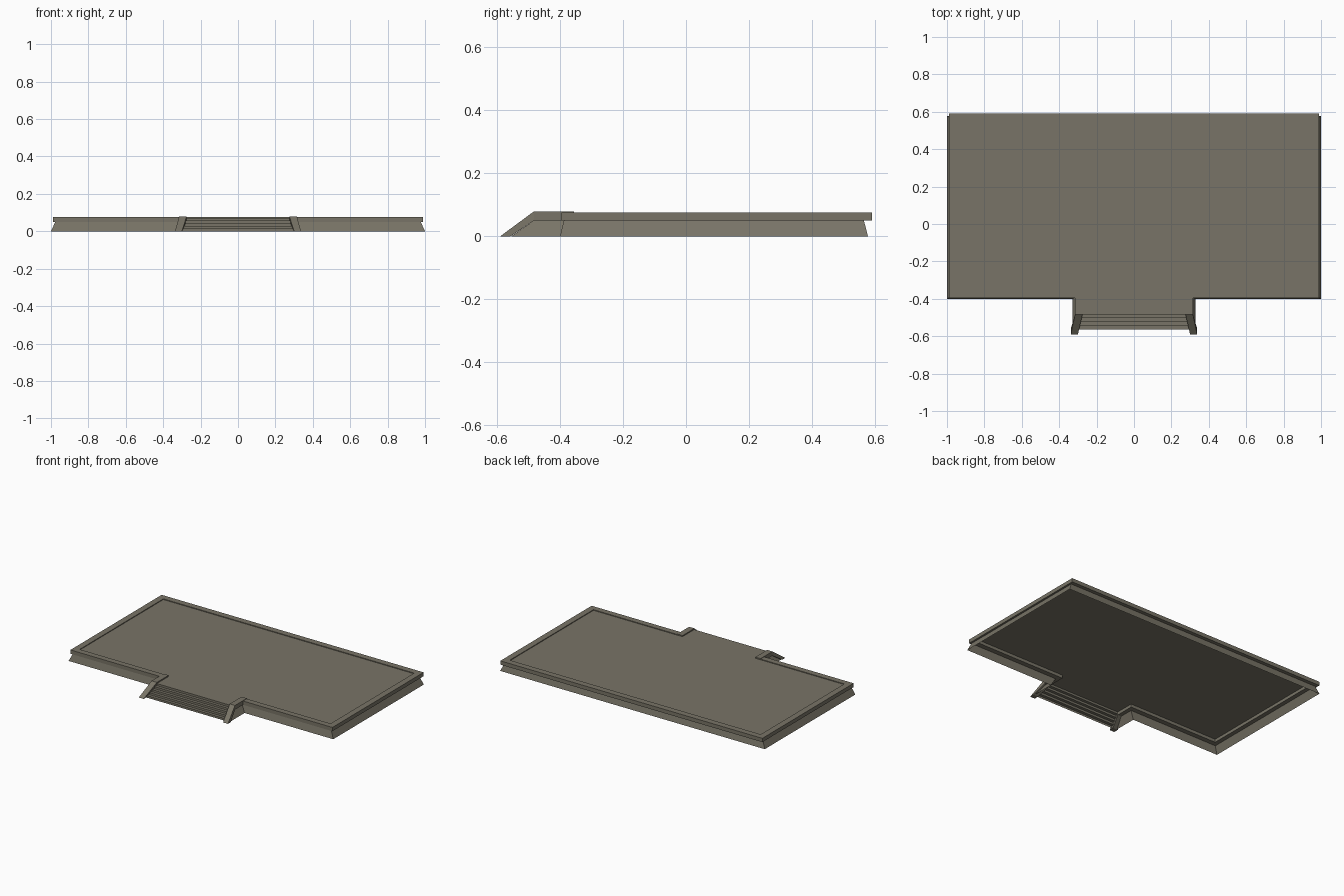
import bpy, bmesh

if "Cube" in bpy.data.objects:
    bpy.data.objects.remove(bpy.data.objects["Cube"])

stone = bpy.data.materials.new("grey_brown_stone")
stone.diffuse_color = (0.19, 0.175, 0.135, 1)
stone.use_nodes = True
stone.node_tree.nodes["Principled BSDF"].inputs["Base Color"].default_value = stone.diffuse_color


def build(name, verts, faces):
    me = bpy.data.meshes.new(name)
    me.from_pydata(verts, [], faces)
    bm = bmesh.new()
    bm.from_mesh(me)
    bmesh.ops.recalc_face_normals(bm, faces=bm.faces)
    bm.to_mesh(me)
    bm.free()
    me.materials.append(stone)
    ob = bpy.data.objects.new(name, me)
    bpy.context.collection.objects.link(ob)
    return ob


def loft(name, rings, closed=True, caps=False):
    """Skin a list of equal-length point rings."""
    n = len(rings[0])
    verts = [p for r in rings for p in r]
    faces = []
    for k in range(len(rings) - 1):
        for i in range(n if closed else n - 1):
            j = (i + 1) % n
            faces.append((k*n + i, k*n + j, (k+1)*n + j, (k+1)*n + i))
    if caps:
        faces += [tuple(range(n)), tuple(range((len(rings)-1)*n, len(rings)*n))]
    return build(name, verts, faces)


def outline(px, py, x, yf, yb):
    """Open path around the platform, porch end to porch end."""
    right = [(px, py), (px, yf), (x, yf), (x, yb)]
    return right + [(-a, b) for a, b in reversed(right)]


def at(path, z):
    return [(x, y, z) for x, y in path]


LIP, TOP, FLOOR = 0.05, 0.076, 0.071
PY = -0.483

# sloping base walls, open underneath
foot = outline(0.33, -0.555, 1.0, -0.40, 0.578)
head = outline(0.302, PY, 0.977, -0.388, 0.565)
loft("base_wall", [at(foot, 0), at(head, LIP)], closed=False)

# curb running around the platform edge
outer = outline(0.313, PY, 0.99, -0.395, 0.59)
inner = outline(0.275, PY, 0.948, -0.355, 0.548)
sections = [[(*o, LIP), (*o, TOP), (*i, TOP), (*i, LIP)]
            for o, i in zip(outer, inner)]
loft("curb", sections, caps=True)

# floor slab inside the curb
build("floor", at(inner, FLOOR), [tuple(range(8))])

# cheek rails beside the stairs, splaying outward as they descend
for side, label in ((-1, "left"), (1, "right")):
    rings = []
    for xi, xo, yt, zt, yb, zb in ((0.275, 0.315, -0.355, 0.079, -0.355, LIP),
                                   (0.275, 0.315, PY, 0.079, PY, LIP),
                                   (0.300, 0.337, -0.59, 0, -0.557, 0)):
        rings.append([(side*xi, yb, zb), (side*xi, yt, zt),
                      (side*xo, yt, zt), (side*xo, yb, zb)])
    loft(label + "_stair_rail", rings, caps=True)

# steps: zigzag profile swept across the porch
N, depth = 5, 0.02
rise = FLOOR / N
zig = []
for k in range(N):
    y = PY - k*depth
    zig += [(y, FLOOR - k*rise), (y, FLOOR - (k+1)*rise)]


def half(y):
    return 0.28 + (PY - y) * 0.24


loft("steps", [[(s*half(y), y, z) for y, z in zig] for s in (-1, 1)], closed=False)
